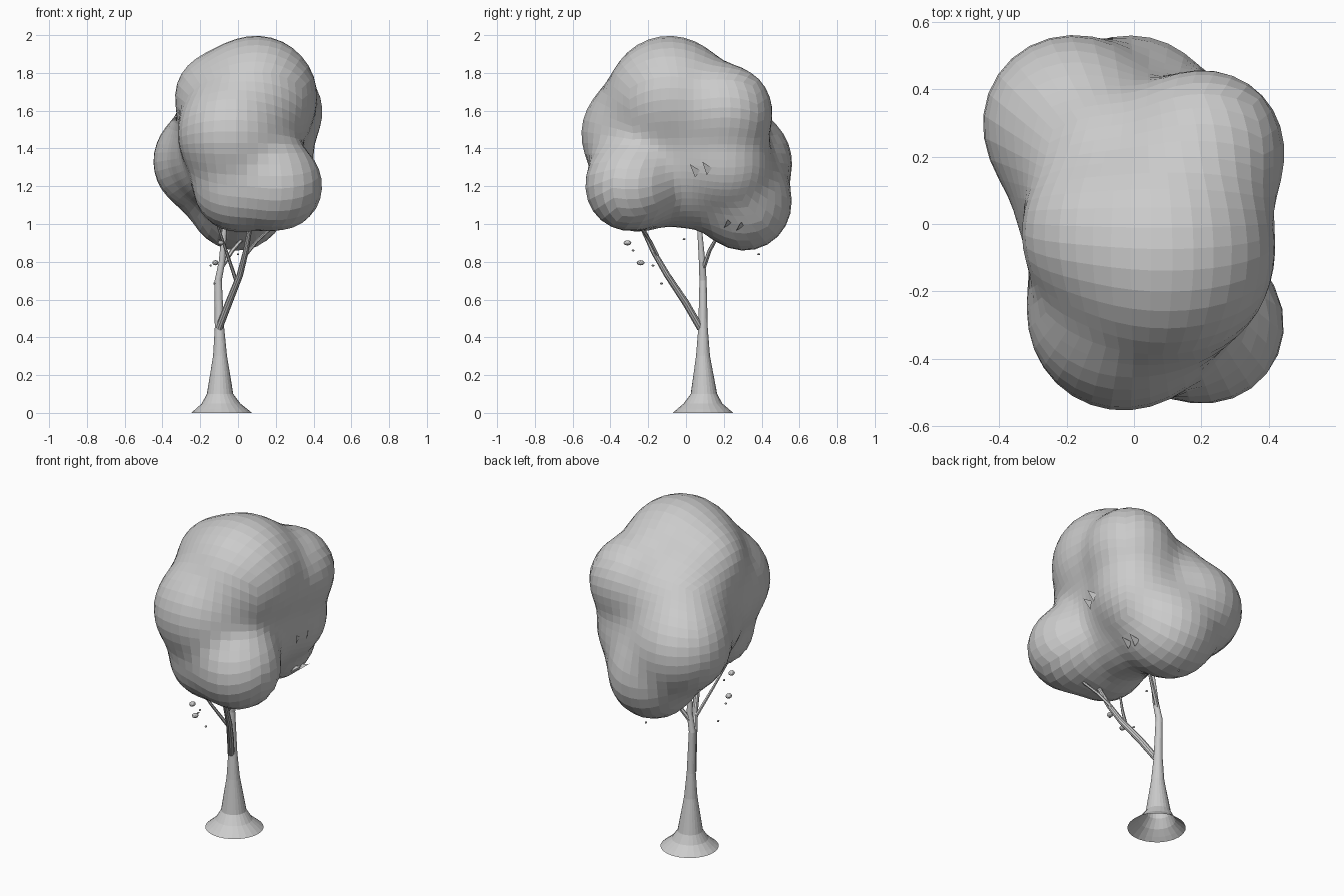
import bpy, bmesh, math
from mathutils import Vector

cube = bpy.data.objects.get("Cube")
if cube:
    bpy.data.objects.remove(cube, do_unlink=True)

grey = bpy.data.materials.new("plain_grey")
grey.use_nodes = True
grey.diffuse_color = (0.6, 0.6, 0.6, 1)
grey.node_tree.nodes["Principled BSDF"].inputs["Base Color"].default_value = (0.6, 0.6, 0.6, 1)


def finish(name, bm):
    mesh = bpy.data.meshes.new(name)
    bmesh.ops.recalc_face_normals(bm, faces=bm.faces)
    bm.to_mesh(mesh)
    bm.free()
    mesh.materials.append(grey)
    obj = bpy.data.objects.new(name, mesh)
    bpy.context.collection.objects.link(obj)


def tube(name, path, sides, level=False):
    """Skin rings along (x, y, z, radius) points; level rings stay horizontal."""
    bm = bmesh.new()
    up = Vector((0, 0, 1))
    pts = [Vector(p[:3]) for p in path]
    rings = []
    for i, p in enumerate(pts):
        axis = up if level else pts[min(i + 1, len(pts) - 1)] - pts[max(i - 1, 0)]
        turn = up.rotation_difference(axis)
        ring = []
        for s in range(sides):
            a = math.tau * s / sides
            ring.append(bm.verts.new(p + turn @ Vector((math.cos(a), math.sin(a), 0)) * path[i][3]))
        rings.append(ring)
    for low, high in zip(rings, rings[1:]):
        for s in range(sides):
            t = (s + 1) % sides
            bm.faces.new((low[s], low[t], high[t], high[s]))
    bm.faces.new(rings[-1])
    finish(name, bm)


# Trunk with flared, open foot
tube("trunk", [
    (-.087, .09, 0, .161), (-.087, .09, .02, .137), (-.09, .09, .05, .102), (-.095, .095, .1, .07),
    (-.095, .09, .3, .037), (-.098, .09, .45, .025), (-.105, .09, .7, .019),
    (-.085, .085, .8, .017), (-.07, .07, 1.0, .012), (-.05, .06, 1.2, .008)], 24, level=True)

# Branches
tube("front_branch", [(-.1, .075, .45, .019), (-.05, 0, .58, .019), (.01, -.1, .73, .017),
                      (.04, -.17, .85, .015), (.07, -.25, 1.02, .012)], 10)
tube("front_twig_left", [(-.01, -.08, .7, .01), (-.06, -.17, .85, .008), (-.11, -.25, 1.0, .006)], 6)
tube("front_twig_right", [(.035, -.15, .83, .01), (.1, -.19, .91, .009), (.2, -.25, 1.0, .007)], 6)
tube("back_branch", [(-.095, .09, .76, .013), (-.03, .125, .86, .011), (.04, .17, .94, .009),
                     (.1, .22, 1.02, .007)], 6)

# Foliage lobes as (x, y, z, radius): the outer bulges, then the fillers between them
LOBES = [(.1, -.09, 1.68, .315), (-.035, -.275, 1.48, .277), (.215, -.3, 1.2, .23),
         (-.02, -.26, 1.17, .2), (-.19, .3, 1.33, .257), (0, .31, 1.105, .245),
         (.21, .22, 1.6, .233),
         (-.13, -.03, 1.69, .19), (.04, 0, 1.38, .27), (.05, .01, 1.19, .19),
         (-.08, .17, 1.52, .22), (.175, .22, 1.31, .212), (-.12, .03, 1.34, .2)]
LOBES = [(Vector(l[:3]), l[3]) for l in LOBES]
HEART = Vector((.02, .02, 1.4))


def surface(d):
    """Point where a ray from the heart of the crown leaves the soft union of lobes."""
    near, far = 0.0, 1.0
    for _ in range(16):
        mid = (near + far) / 2
        p = HEART + d * mid
        if sum(math.exp(20 * (r - (p - c).length)) for c, r in LOBES) > 1:
            near = mid
        else:
            far = mid
    return HEART + d * near


# Crown: an evenly divided sphere pushed out to the lobes
bm = bmesh.new()
bmesh.ops.create_cube(bm, size=2)
bmesh.ops.subdivide_edges(bm, edges=bm.edges[:], cuts=14, use_grid_fill=True)
for v in bm.verts:
    v.co = surface(Vector([math.tan(c * math.pi / 4) for c in v.co]).normalized())
finish("foliage", bm)

# Small loose leaf flaps on the side of the crown
bm = bmesh.new()
for aim in [(.36, .03, -.12), (.36, .09, -.1), (.2, .19, -.37), (.2, .25, -.38)]:
    d = Vector(aim).normalized()
    side = d.cross(Vector((0, 0, 1))).normalized()
    rise = side.cross(d)
    p = surface(d) + d * .015
    bm.faces.new([bm.verts.new(p + o) for o in (side * .03 + rise * .035, rise * -.04, side * -.025)])
finish("leaf_flaps", bm)

# Loose leaf tufts under the crown
for i, (x, y, z, r) in enumerate([(-.09, -.31, .9, .021), (-.06, -.28, .86, .008),
                                  (-.12, -.24, .795, .021), (-.145, -.175, .78, .008),
                                  (-.125, -.13, .685, .008), (-.1, -.01, .92, .008),
                                  (0, .385, .84, .008)]):
    bm = bmesh.new()
    bmesh.ops.create_icosphere(bm, subdivisions=2, radius=r)
    for v in bm.verts:
        v.co = Vector((x, y, z)) + Vector((v.co.x * .8, v.co.y, v.co.z * .65))
    finish(f"leaf_tuft_{i + 1}", bm)
